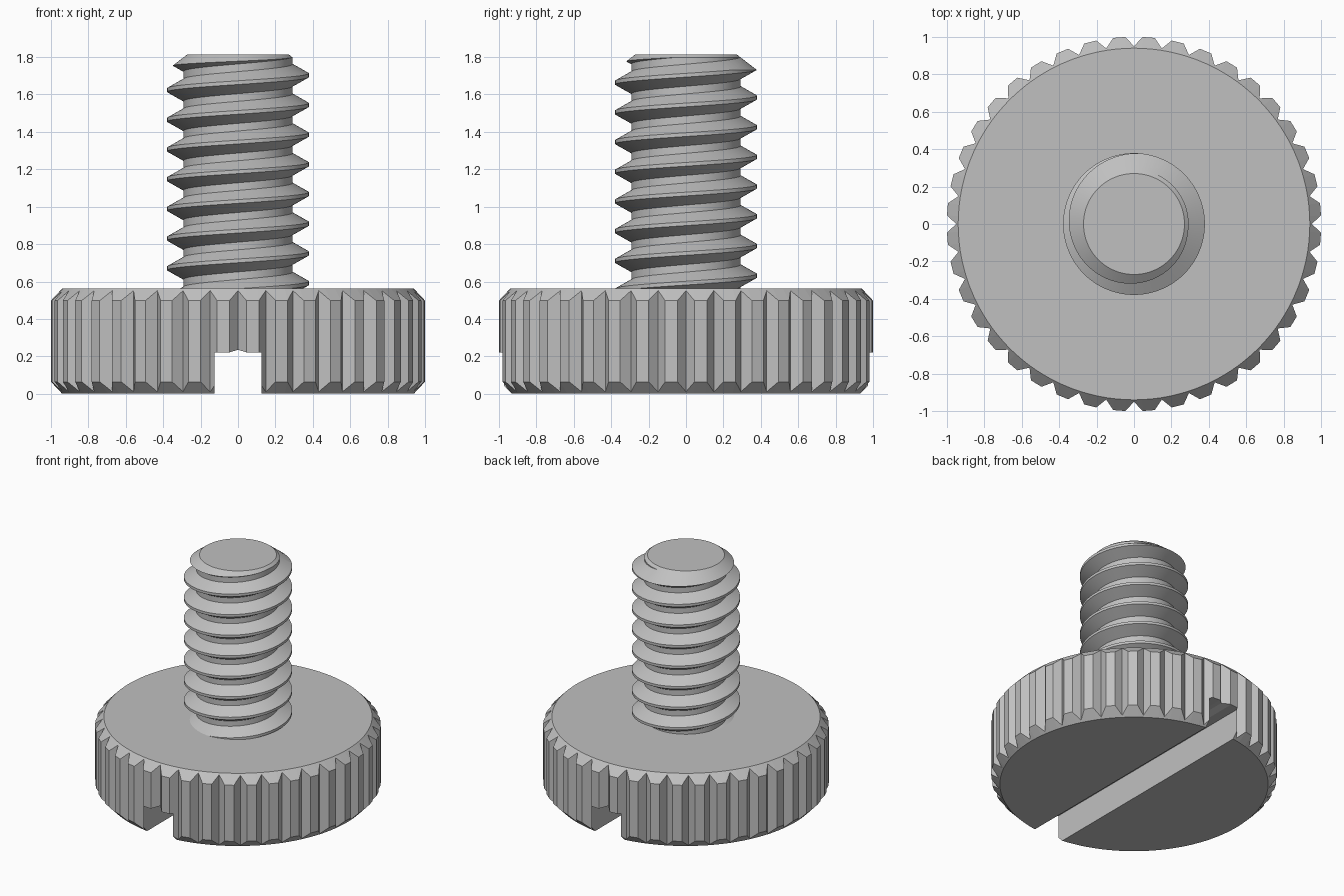
import bpy, bmesh, math

cube = bpy.data.objects.get("Cube")
if cube:
    bpy.data.objects.remove(cube, do_unlink=True)

GREY = (0.53, 0.53, 0.53, 1)
steel = bpy.data.materials.new("plain grey metal")
steel.use_nodes = True
steel.diffuse_color = GREY
steel.node_tree.nodes["Principled BSDF"].inputs["Base Color"].default_value = GREY


def finish(bm, name):
    bmesh.ops.recalc_face_normals(bm, faces=bm.faces)
    mesh = bpy.data.meshes.new(name)
    bm.to_mesh(mesh)
    bm.free()
    mesh.materials.append(steel)
    ob = bpy.data.objects.new(name, mesh)
    bpy.context.collection.objects.link(ob)
    return ob


def polar(r, a, z):
    return (r * math.cos(a), r * math.sin(a), z)


def stack(rings, name):
    """Closed solid from rings of equal point count."""
    bm = bmesh.new()
    loops = [[bm.verts.new(p) for p in ring] for ring in rings]
    n = len(loops[0])
    for low, high in zip(loops, loops[1:]):
        for i in range(n):
            j = (i + 1) % n
            bm.faces.new((low[i], low[j], high[j], high[i]))
    bm.faces.new(loops[0])
    bm.faces.new(loops[-1])
    return finish(bm, name)


def combine(ob, tool, operation):
    mod = ob.modifiers.new("combine", 'BOOLEAN')
    mod.object, mod.operation, mod.solver = tool, operation, 'EXACT'
    bpy.context.view_layer.objects.active = ob
    bpy.ops.object.modifier_apply(modifier=mod.name)
    bpy.data.objects.remove(tool, do_unlink=True)


# Knurled head: flat-topped teeth with V grooves, chamfered top and bottom
TEETH, HEAD_H, CAP_R, TIP_R, GROOVE_R = 40, 0.562, 0.94, 1.001, 0.95
pitch_a = math.tau / TEETH
outline = []
for t in range(TEETH):
    for share, r in ((0, GROOVE_R), (0.29, TIP_R), (0.71, TIP_R)):
        outline.append((r, (t + share) * pitch_a))


def rise(r):
    return (r - CAP_R) * 1.05


head = stack([
    [polar(CAP_R, a, 0) for r, a in outline],
    [polar(r, a, rise(r)) for r, a in outline],
    [polar(r, a, HEAD_H - rise(r)) for r, a in outline],
    [polar(CAP_R, a, HEAD_H) for r, a in outline],
], "knurled_head")

# Screwdriver slot across the underside, running front to back
slot = [(-0.125, -0.1), (0.125, -0.1), (0.125, 0.22), (0.05, 0.22),
        (0, 0.235), (-0.05, 0.22), (-0.125, 0.22)]
cutter = stack([[(x, y, z) for x, z in slot] for y in (-1.2, 1.2)], "slot_cutter")
combine(head, cutter, 'DIFFERENCE')

# Threaded shank: one right-handed helical profile wound around the axis
PITCH, ROOT, CREST, SEGS, TURNS = 0.1588, 0.292, 0.379, 96, 11
profile = [(ROOT, -0.059), (CREST, -0.01), (CREST, 0.01), (ROOT, 0.059)]
start = 1.703 - 9 * PITCH
bm = bmesh.new()
cols = []
for i in range(SEGS):
    share = i / SEGS
    cols.append([bm.verts.new(polar(r, share * math.tau, start + (k + share) * PITCH + dz))
                 for k in range(TURNS) for r, dz in profile])
step = len(profile)
for i in range(SEGS):
    nxt = cols[i + 1] if i + 1 < SEGS else cols[0][step:]
    for j in range(len(nxt) - 1):
        bm.faces.new((cols[i][j], nxt[j], nxt[j + 1], cols[i][j + 1]))
    if i + 1 == SEGS:  # last column climbs one turn into the first
        cols[i][len(nxt):] and bmesh.ops.delete(bm, geom=[], context='VERTS')
loose = [v for v in bm.verts if not v.link_faces]
bmesh.ops.delete(bm, geom=loose, context='VERTS')
# Close both ends with fans to the axis
rim = [e for e in bm.edges if e.is_boundary]
mid = start + TURNS * PITCH / 2
for low in (True, False):
    edges = [e for e in rim if (e.verts[0].co.z < mid) == low]
    z = sum(e.verts[0].co.z for e in edges) / len(edges)
    hub = bm.verts.new((0, 0, z))
    for e in edges:
        bm.faces.new((e.verts[0], e.verts[1], hub))
shank = finish(bm, "threaded_shank")

# Trim the thread to length with a chamfered end
TOP, END_R, OUT_R = 1.815, 0.27, 0.42
trim = stack([[polar(r, math.tau * i / SEGS, z) for i in range(SEGS)]
              for r, z in ((OUT_R, 0.5), (OUT_R, TOP - (OUT_R - END_R) / 1.3), (END_R, TOP))],
             "shank_trim")
combine(shank, trim, 'INTERSECT')

bpy.ops.object.select_all(action='DESELECT')
shank.select_set(True)
bpy.context.view_layer.objects.active = shank
bpy.ops.object.shade_smooth_by_angle(angle=math.radians(15))
